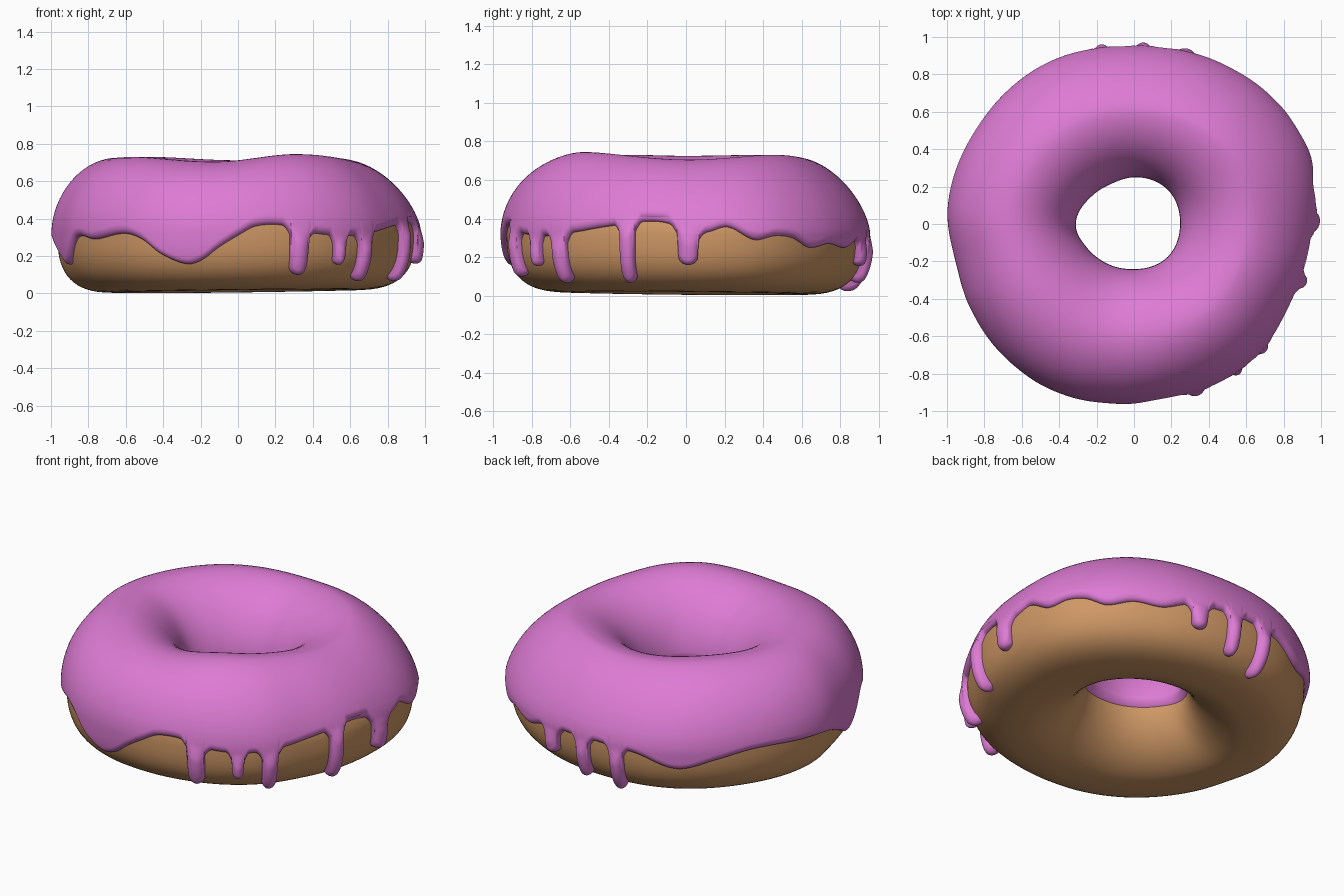
import bpy, bmesh
from math import sin, cos, pi, radians, sqrt, copysign, asin

if "Cube" in bpy.data.objects:
    bpy.data.objects.remove(bpy.data.objects["Cube"])

COLS = 900
T = 0.032      # icing thickness
ZC = 0.32      # height of the widest point
LOW = 2.75     # squareness of the lower outer side


def periodic(pts):
    """Smooth periodic curve through (degree, value) pairs."""
    n = len(pts)

    def pt(i):
        return pts[i % n][0] + 360 * (i // n), pts[i % n][1]

    def slope(i):
        a, b = pt(i - 1), pt(i + 1)
        return (b[1] - a[1]) / (b[0] - a[0])

    def f(d):
        d = (d - pts[0][0]) % 360 + pts[0][0]
        i = max(k for k in range(n) if pts[k][0] <= d + 1e-9)
        (x0, y0), (x1, y1) = pt(i), pt(i + 1)
        h = x1 - x0
        t = (d - x0) / h
        return (y0 * (2*t**3 - 3*t*t + 1) + y1 * (3*t*t - 2*t**3)
                + h * slope(i) * (t**3 - 2*t*t + t) + h * slope(i + 1) * (t**3 - t*t))
    return f


# Outline, hole, top height and icing edge height around the ring
outer = periodic([(0, .975), (23, 1.015), (45, 1.0), (60, .98), (90, .955), (120, .98),
                  (145, .985), (175, 1.0), (192, .975), (207, .985), (233, .995), (250, .985),
                  (263, .967), (280, .958), (300, .965), (315, .965), (330, .95), (345, .96)])
hole = periodic([(0, .245), (45, .255), (90, .248), (119, .245), (146, .268), (180, .31),
                 (207, .28), (235, .255), (270, .24), (315, .25)])
top = periodic([(0, .705), (45, .73), (90, .712), (135, .73), (180, .725), (215, .73),
                (260, .705), (300, .745)])
edge = periodic([(6, .33), (13, .355), (21, .29), (28, .31), (34, .3), (41, .25), (50, .27),
                 (60, .25), (70, .3), (83, .31), (95, .31), (108, .29), (122, .22), (135, .27),
                 (148, .31), (165, .3), (180, .27), (190, .2), (197, .16), (207, .3), (218, .29),
                 (231, .32), (238, .29), (245, .21), (253, .16), (258, .18), (264, .25),
                 (270, .31), (276, .36), (285, .365), (297, .32), (310, .31), (322, .33),
                 (332, .355), (350, .385)])
# Drips: angle, half width in degrees, tip height
DRIPS = [(290.5, 3.0, .11), (305, 2.1, .16), (316, 2.7, .08), (341, 2.6, .08),
         (0.7, 3.2, .165), (73, 3.0, .16), (87, 2.5, .08), (100.5, 2.5, .04)]


def section(d):
    ro, ri = outer(d) - T, hole(d) + T
    bottom = .012 - .01 * cos(radians(d - 140))
    n_up = 1.75 - .22 * cos(radians(d - 45))
    return (ro + ri) / 2, (ro - ri) / 2, top(d) - T - ZC, ZC - bottom, n_up


def surface(d, sec, phi, off=0.0):
    """Point on the ring at angle d, around the tube at phi, pushed out by off."""
    mid, a, up, down, n_up = sec
    c, s = cos(phi), sin(phi)
    if s >= 0:
        e = 2 / (n_up if c > 0 else 1.9)
    else:
        e = 2 / (LOW if c > 0 else 1.8)
    r = mid + (a + off) * copysign(abs(c) ** e, c)
    z = ZC + ((up if s > 0 else down) + off) * copysign(abs(s) ** e, s)
    return (r * cos(radians(d)), r * sin(radians(d)), z)


def lip(k):
    """Rounded thickness factor, 0 at the icing edge and 1 inside."""
    k = min(1, max(0, k))
    return sqrt(1 - (1 - k) ** 2)


def edge_at(d):
    """Icing edge height and thickness factor of the part hanging below it."""
    base = z = edge(d)
    round_f = 1.0
    for a, w, tip in DRIPS:
        u = abs((d - a + 180) % 360 - 180) / w
        if u < 1:
            z = min(base, tip + .04 * (1 - sqrt(1 - u * u)))
            round_f = .3 + 1.3 * sqrt(1 - u * u)
        elif u < 2:
            z = base - .05 * (2 - u) ** 2
    return base, z, round_f


def ring_object(name, columns, wrap, color):
    bm = bmesh.new()
    grid = [[bm.verts.new(p) for p in col] for col in columns]
    rows = len(grid[0])
    for i, a in enumerate(grid):
        b = grid[(i + 1) % len(grid)]
        for j in range(rows if wrap else rows - 1):
            k = (j + 1) % rows
            bm.faces.new((a[j], b[j], b[k], a[k]))
    bmesh.ops.recalc_face_normals(bm, faces=bm.faces)
    me = bpy.data.meshes.new(name)
    bm.to_mesh(me)
    bm.free()
    for p in me.polygons:
        p.use_smooth = True
    mat = bpy.data.materials.new(name + "_color")
    mat.diffuse_color = color
    mat.use_nodes = True
    mat.node_tree.nodes["Principled BSDF"].inputs["Base Color"].default_value = mat.diffuse_color
    me.materials.append(mat)
    ob = bpy.data.objects.new(name, me)
    bpy.context.collection.objects.link(ob)
    return ob


# Dough ring
dough_cols = []
for i in range(180):
    d = i * 2
    sec = section(d)
    dough_cols.append([surface(d, sec, 2 * pi * j / 64) for j in range(64)])
ring_object("dough", dough_cols, True, (0.62, 0.31, 0.13, 1))

# Icing coat: from the hole, over the top, down to the dripping edge
icing_cols = []
for i in range(COLS):
    d = i * 360 / COLS
    sec = section(d)
    base, z_end, round_f = edge_at(d)
    col = []
    # rounded lip in the hole, then the top
    for j in range(33):
        t = j / 32
        phi = pi * 1.01 - t * pi * .91
        col.append(surface(d, sec, phi, T * lip(t / .04)))
    # outer side down to the edge, rounded off at the end
    z_start = surface(d, sec, pi * .1)[2]
    for j in range(1, 29):
        t = 1 - (1 - j / 28) ** 1.6
        z = z_start + (z_end - z_start) * t
        q = (z - ZC) / (sec[2] if z > ZC else sec[3])
        n = sec[4] if q > 0 else LOW
        phi = copysign(asin(min(1, abs(q) ** (n / 2))), q)
        k = min(1, max(0, (z - z_end) / .04))
        below = min(1, max(0, (base - z) / .07))
        f = 1 + (round_f - 1) * below
        col.append(surface(d, sec, phi, T * f * lip(k) - .003 * (1 - k)))
    icing_cols.append(col)
ring_object("icing", icing_cols, False, (0.73, 0.20, 0.66, 1))
